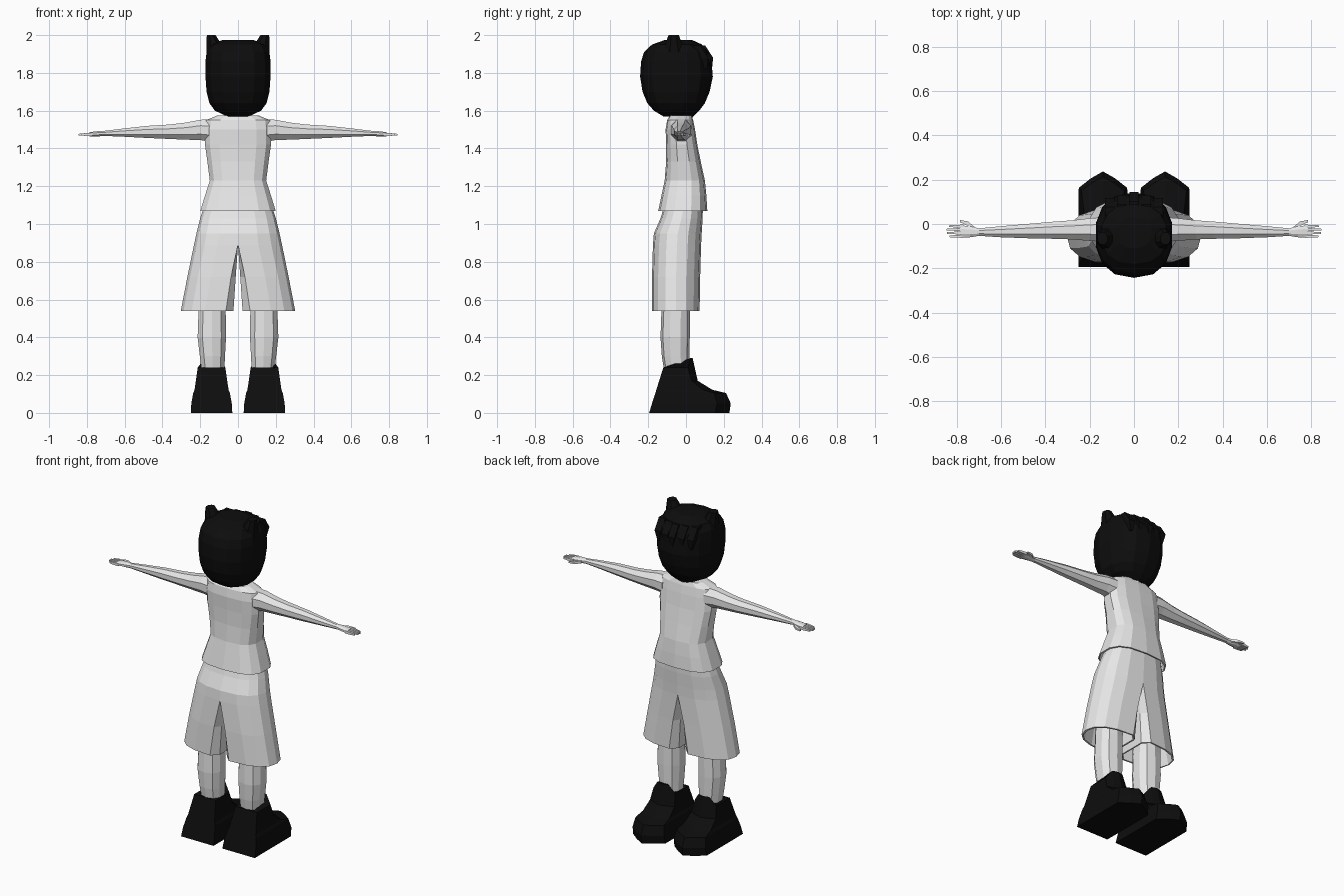
import bpy, bmesh, math
from math import sin, cos, pi

if "Cube" in bpy.data.objects:
    bpy.data.objects.remove(bpy.data.objects["Cube"])


def material(name, v):
    m = bpy.data.materials.new(name)
    m.diffuse_color = (v, v, v, 1)
    m.use_nodes = True
    m.node_tree.nodes["Principled BSDF"].inputs["Base Color"].default_value = m.diffuse_color
    return m


LIGHT = material("light_grey", 0.8)
BLACK = material("black", 0.004)


def loft(name, rings, mat, caps=(True, True), mirror=False, skip=None, thick=0):
    """Skin equal-length point rings; skip(level, side) leaves a face out."""
    bm = bmesh.new()
    vs = [[bm.verts.new(p) for p in r] for r in rings]
    n = len(rings[0])
    for i in range(len(vs) - 1):
        for j in range(n):
            if skip and skip(i, j):
                continue
            k = (j + 1) % n
            bm.faces.new((vs[i][j], vs[i][k], vs[i + 1][k], vs[i + 1][j]))
    if caps[0]:
        bm.faces.new(vs[0][::-1])
    if caps[1]:
        bm.faces.new(vs[-1])
    bmesh.ops.recalc_face_normals(bm, faces=bm.faces)
    me = bpy.data.meshes.new(name)
    bm.to_mesh(me)
    bm.free()
    ob = bpy.data.objects.new(name, me)
    bpy.context.collection.objects.link(ob)
    me.materials.append(mat)
    if mirror:
        mod = ob.modifiers.new("mirror", 'MIRROR')
        mod.use_clip = True
        mod.merge_threshold = 0.0005
    if thick:
        mod = ob.modifiers.new("thickness", 'SOLIDIFY')
        mod.thickness = thick
        mod.offset = -1
    return ob


def oval(n, a0, a1, b0, b1, power=1.0):
    """Oval (boxier for power < 1) filling the given bounds."""
    pts = []
    for i in range(n):
        t = 2 * pi * (i + 0.5) / n
        c, s = cos(t), sin(t)
        c = math.copysign(abs(c) ** power, c)
        s = math.copysign(abs(s) ** power, s)
        pts.append(((a0 + a1) / 2 + c * (a1 - a0) / 2, (b0 + b1) / 2 + s * (b1 - b0) / 2))
    return pts


def z_ring(n, z, x0, x1, y0, y1, power=1.0):
    return [(x, y, z) for x, y in oval(n, x0, x1, y0, y1, power)]


def x_ring(n, x, y0, y1, z0, z1, power=1.0):
    return [(x, y, z) for y, z in oval(n, y0, y1, z0, z1, power)]


# Head with hair: z, half width, back y, front y
head = [(1.57, .06, -.12, .04), (1.60, .125, -.17, .07), (1.64, .155, -.205, .10),
        (1.70, .17, -.23, .125), (1.78, .176, -.243, .142), (1.86, .176, -.238, .135),
        (1.91, .17, -.222, .12), (1.95, .15, -.18, .085), (1.975, .08, -.11, .03)]
loft("head", [z_ring(14, z, -w, w, b, f, .85) for z, w, b, f in head], BLACK)

# Cat ears on the head
ears = [(1.88, .12, -.06, .05, .07), (1.96, .13, -.065, .04, .045), (2.0, .142, -.065, .025, .03)]
loft("ears", [z_ring(8, z, x - a, x + a, y - b, y + b) for z, x, y, a, b in ears],
     BLACK, mirror=True)

# Fringe locks over the forehead
for i in range(5):
    x, w = (i - 2) * .055, .03
    y = .142 - abs(i - 2) * .013
    loft("fringe_lock", [z_ring(4, 1.82, x - .008, x + .008, y - .03, y),
                         z_ring(4, 1.88, x - w, x + w, y - .06, y + .012),
                         z_ring(4, 1.945, x - w, x + w, y - .10, y - .03)], BLACK)

# Neck
loft("neck", [z_ring(10, 1.5, -.075, .075, -.09, .04), z_ring(10, 1.56, -.065, .065, -.08, .035),
              z_ring(10, 1.63, -.06, .06, -.07, .045)], LIGHT)

# Sleeveless shirt: z, half width, back y, front y
shirt = [(1.07, .203, -.147, .113), (1.15, .178, -.13, .108), (1.23, .152, -.113, .10),
         (1.33, .165, -.105, .078), (1.42, .178, -.105, .06), (1.50, .178, -.108, .048),
         (1.55, .172, -.10, .038), (1.575, .11, -.085, .03)]
loft("shirt", [z_ring(14, z, -w, w, b, f, .72) for z, w, b, f in shirt],
     LIGHT, caps=(False, True), thick=.008)

# Wide shorts: z, inner x, front corner inset, outer x, back y, front y
ARC = 8


def shorts_ring(z, xi, c, xo, b, f):
    yc, ry = (b + f) / 2, (f - b) / 2
    pts = []
    for i in range(ARC + 1):
        t = -pi / 2 + pi * i / ARC
        s = sin(t)
        pts.append((xi + c + (xo - xi - c) * max(cos(t), 0) ** .8,
                    yc + math.copysign(abs(s) ** .85, s) * ry, z))
    return pts + [(xi, yc + .7 * ry, z), (xi, yc - .7 * ry, z)]


shorts = [(1.11, 0, 0, .175, -.11, .09), (1.03, 0, 0, .20, -.135, .088),
          (.95, 0, 0, .22, -.17, .083), (.89, 0, 0, .233, -.175, .08),
          (.72, .012, .025, .268, -.18, .075), (.54, .024, .04, .303, -.18, .072)]
loft("shorts", [shorts_ring(*r) for r in shorts], LIGHT, caps=(False, False), mirror=True,
     skip=lambda level, side: level < 3 and side >= ARC, thick=.01)

# Legs: z, inner x, outer x, back y, front y
legs = [(.22, .07, .195, -.115, .015), (.30, .066, .205, -.128, .018), (.40, .06, .217, -.135, .02),
        (.54, .062, .212, -.13, .02), (.88, .05, .2, -.14, .04)]
loft("legs", [z_ring(10, z, a, b, c, d, .85) for z, a, b, c, d in legs], LIGHT, mirror=True)


# Boots: z, half width, heel y, side front y, toe tip y, tongue rise
def boot_ring(z, w, heel, side, tip, rise):
    x = .14
    mid = side + .58 * (tip - side)
    return [(x - w, heel, z), (x + w, heel, z), (x + w, side, z), (x + w * .5, mid, z + rise),
            (x, tip, z + rise), (x - w * .5, mid, z + rise), (x - w, side, z)]


boots = [(0, .11, -.195, .155, .23, 0), (.05, .107, -.18, .165, .237, 0),
         (.105, .097, -.162, .15, .212, 0), (.122, .09, -.157, .09, .14, 0),
         (.17, .083, -.142, .03, .062, 0), (.24, .073, -.12, .01, .035, .05)]
loft("boots", [boot_ring(*r) for r in boots], BLACK, mirror=True)

# Arms with palms: x, back y, front y, bottom z, top z
arms = [(.14, -.085, .035, 1.43, 1.56), (.20, -.08, .03, 1.44, 1.556), (.28, -.073, .02, 1.443, 1.54),
        (.36, -.07, .014, 1.447, 1.53), (.48, -.067, .003, 1.453, 1.522),
        (.60, -.062, -.008, 1.46, 1.508), (.70, -.055, -.018, 1.465, 1.495),
        (.74, -.062, -.008, 1.463, 1.493), (.785, -.064, -.004, 1.463, 1.487)]
loft("arms", [x_ring(8, x, a, b, c, d) for x, a, b, c, d in arms], LIGHT, mirror=True)

# Fingers and thumb
for i, tip in enumerate((.832, .844, .845, .835)):
    y = -.056 + i * .0155
    loft("finger", [x_ring(4, .77, y - .009, y + .009, 1.463, 1.487),
                    x_ring(4, .81, y - .008, y + .008, 1.464, 1.484),
                    x_ring(4, tip, y - .005, y + .005, 1.467, 1.479)], LIGHT, mirror=True)
loft("thumb", [x_ring(4, .72, -.03, -.01, 1.465, 1.488),
               x_ring(4, .75, -.012, .016, 1.463, 1.482),
               x_ring(4, .785, .006, .02, 1.464, 1.476)], LIGHT, mirror=True)
